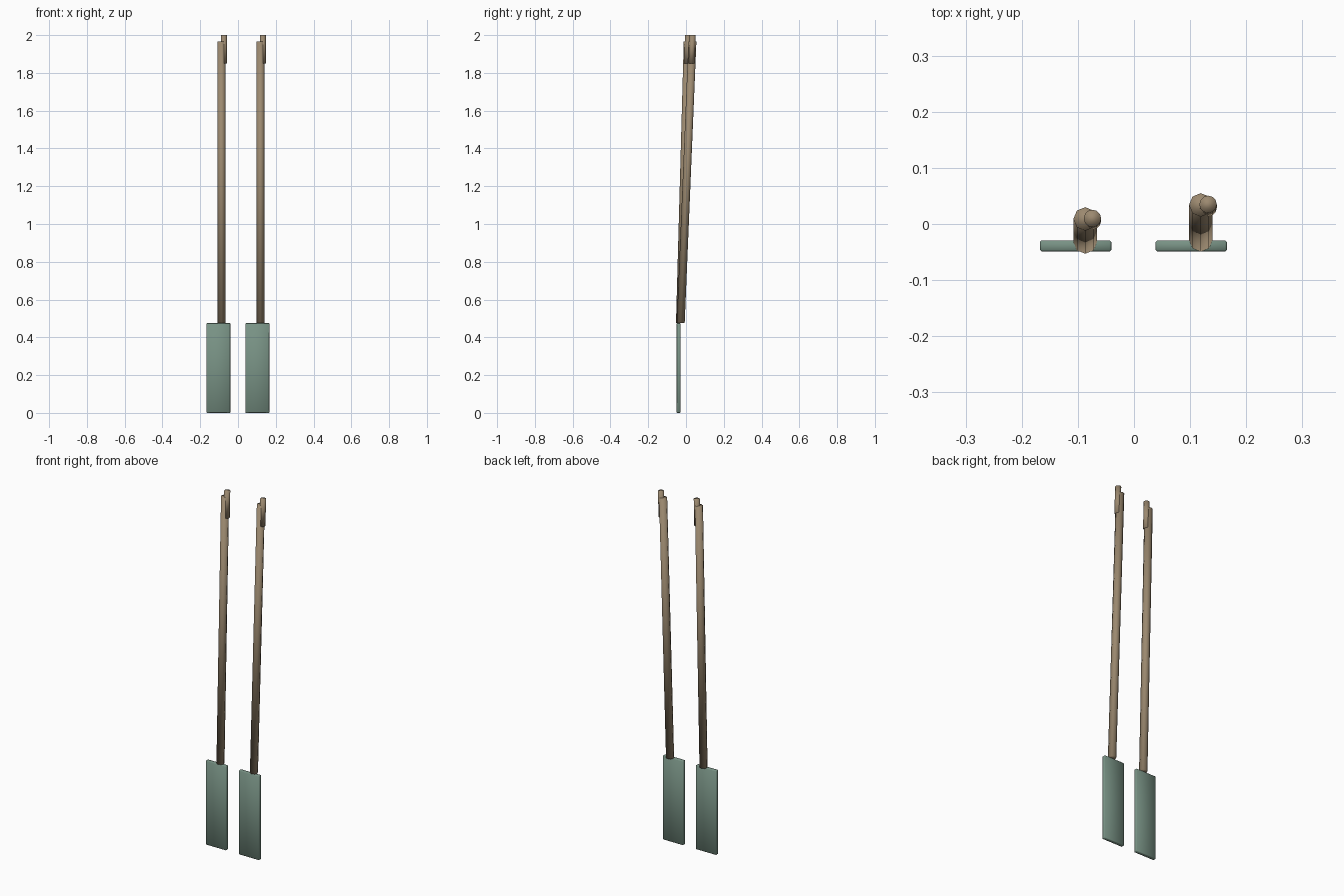
import bpy
import bmesh
from mathutils import Vector

cube = bpy.data.objects.get("Cube")
if cube:
    bpy.data.objects.remove(cube, do_unlink=True)


def material(name, colour):
    mat = bpy.data.materials.new(name)
    mat.use_nodes = True
    mat.diffuse_color = colour
    mat.node_tree.nodes["Principled BSDF"].inputs["Base Color"].default_value = colour
    return mat


wood = material("tan_wood", (0.33, 0.25, 0.16, 1))
paint = material("grey_green_paint", (0.19, 0.29, 0.235, 1))


def finish(name, bm, mat):
    # Fully smooth shading, shared normals across the edges
    for face in bm.faces:
        face.smooth = True
    mesh = bpy.data.meshes.new(name)
    bm.to_mesh(mesh)
    bm.free()
    mesh.materials.append(mat)
    obj = bpy.data.objects.new(name, mesh)
    bpy.context.collection.objects.link(obj)
    return obj


def rod(name, bottom, top, radius, sides):
    # Upright prism sheared so its ends stay level
    bottom, top = Vector(bottom), Vector(top)
    bm = bmesh.new()
    bmesh.ops.create_cone(bm, cap_ends=True, segments=sides,
                          radius1=radius, radius2=radius, depth=1)
    for v in bm.verts:
        centre = bottom.lerp(top, v.co.z + 0.5)
        v.co = centre + Vector((v.co.x, v.co.y, 0))
    return finish(name, bm, wood)


def blade(name, centre, size):
    bm = bmesh.new()
    bmesh.ops.create_cube(bm, size=1)
    for v in bm.verts:
        v.co = Vector(c * s for c, s in zip(v.co, size)) + Vector(centre)
    bmesh.ops.bevel(bm, geom=bm.edges[:], offset=0.003, segments=1,
                    affect='EDGES')
    return finish(name, bm, paint)


def paddle(side, x, y_low, y_high):
    base, tip = 0.475, 1.965
    slope = (y_high - y_low) / (tip - base)
    # Flat blade, slightly off-centre from the shaft
    blade(side + "_blade", (x - 0.017, -0.039, base / 2), (0.127, 0.02, base))
    # Leaning shaft
    rod(side + "_shaft", (x, y_low, base), (x, y_high, tip), 0.021, 8)
    # Short hand grip beside the top of the shaft
    grip_y = y_high + 0.001
    rod(side + "_grip", (x + 0.013, grip_y - slope * 0.15, 1.85),
        (x + 0.013, grip_y, 2.0), 0.0155, 12)


paddle("right", -0.087, -0.032, 0.009)
paddle("left", 0.119, -0.028, 0.034)
